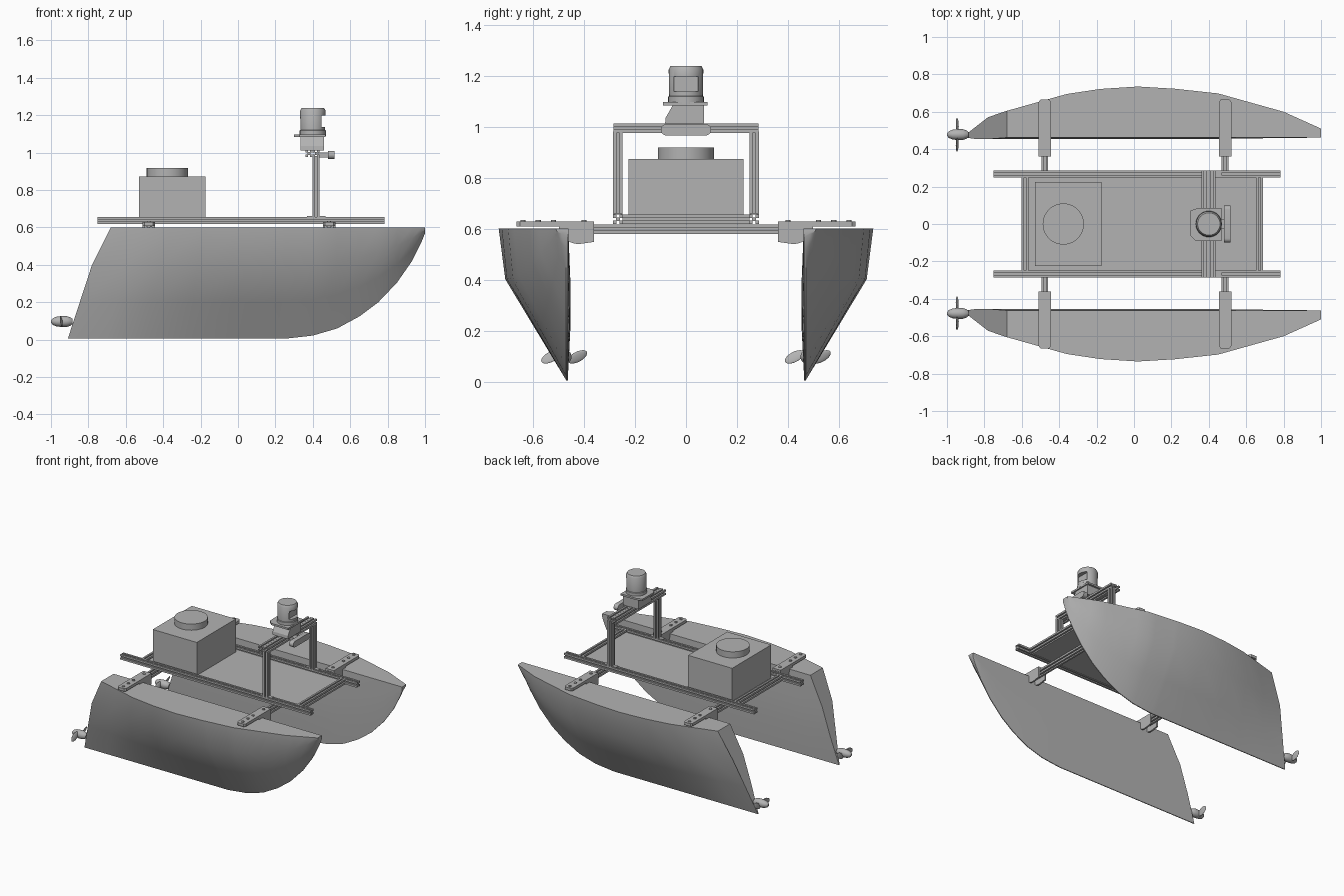
import bpy, bmesh, math
from mathutils import Matrix, Vector

if "Cube" in bpy.data.objects:
    bpy.data.objects.remove(bpy.data.objects["Cube"])

grey = bpy.data.materials.new("plain grey")
grey.use_nodes = True
grey.diffuse_color = (0.45, 0.45, 0.45, 1)
grey.node_tree.nodes["Principled BSDF"].inputs["Base Color"].default_value = (0.45, 0.45, 0.45, 1)


def finish(name, bm, smooth=None):
    bmesh.ops.recalc_face_normals(bm, faces=bm.faces)
    me = bpy.data.meshes.new(name)
    bm.to_mesh(me)
    bm.free()
    me.materials.append(grey)
    ob = bpy.data.objects.new(name, me)
    bpy.context.collection.objects.link(ob)
    bpy.ops.object.select_all(action='DESELECT')
    ob.select_set(True)
    bpy.context.view_layer.objects.active = ob
    if smooth:
        bpy.ops.object.shade_smooth_by_angle(angle=math.radians(smooth))
    return ob


def box(name, lo, hi):
    lo, hi = Vector(lo), Vector(hi)
    bm = bmesh.new()
    m = Matrix.Translation((lo + hi) / 2) @ Matrix.Diagonal((*(hi - lo), 1))
    bmesh.ops.create_cube(bm, size=1, matrix=m)
    return finish(name, bm)


def loft(name, rings, smooth=None):
    bm = bmesh.new()
    vs = [[bm.verts.new(p) for p in r] for r in rings]
    n = len(vs[0])
    for a, b in zip(vs, vs[1:]):
        for i in range(n):
            bm.faces.new((a[i], a[(i + 1) % n], b[(i + 1) % n], b[i]))
    bm.faces.new(vs[0])
    bm.faces.new(vs[-1])
    return finish(name, bm, smooth)


def lathe(name, centre, profile, axis='z', n=32):
    # profile holds (radius, offset along the axis)
    rings = []
    for r, h in profile:
        ring = []
        for i in range(n):
            a = 2 * math.pi * i / n
            c, s = r * math.cos(a), r * math.sin(a)
            ring.append(Vector(centre) + Vector((c, s, h) if axis == 'z' else (h, c, s)))
        rings.append(ring)
    return loft(name, rings, 35)


def rail(name, centre, length, axis, w=0.037):
    # slotted square extrusion, one groove per side
    h, g, d = w / 2, w * 0.14, w * 0.3
    side = [(h, -h), (h, -g), (h - d, -g), (h - d, g), (h, g)]
    prof = []
    for k in range(4):
        c, s = round(math.cos(k * math.pi / 2)), round(math.sin(k * math.pi / 2))
        prof += [(c * u - s * v, s * u + c * v) for u, v in side]
    place = {'x': lambda u, v, t: (t, u, v), 'y': lambda u, v, t: (u, t, v),
             'z': lambda u, v, t: (u, v, t)}[axis]
    return loft(name, [[Vector(centre) + Vector(place(u, v, t)) for u, v in prof]
                       for t in (-length / 2, length / 2)])


def interp(table, x):
    for (x0, y0), (x1, y1) in zip(table, table[1:]):
        if x <= x1:
            return y0 + (y1 - y0) * (x - x0) / (x1 - x0)
    return table[-1][1]


# Hulls: flat inner side, curved outer side, raked stern, round stem
outer = [(-0.68, 0.605), (-0.36, 0.695), (-0.18, 0.722), (0.02, 0.735), (0.22, 0.723),
         (0.45, 0.698), (0.8, 0.6), (1.0, 0.51)]
keel = [(-0.68, 0.005), (0.25, 0.005), (0.4, 0.022), (0.53, 0.06), (0.65, 0.125), (0.75, 0.2),
        (0.85, 0.305), (0.93, 0.42), (0.98, 0.52), (1.0, 0.57)]
stations = sorted({x for x, _ in outer + keel} | {-0.52})


def hull_ring(x, s):
    yo, zk = interp(outer, x), interp(keel, x)
    k = max(0, min(1, (0.1 - x) / 0.78))
    fade = 1 - max(0, (x - 0.3) / 0.7)
    inner, ky = 0.462, 0.47
    chine = 0.92 - 0.17 * k

    def pt(y, w, rake):
        return (x - rake * k, s * y, zk + (0.6 - zk) * w)
    wide = yo - ky
    return [pt(ky, 0, 0.23), pt(ky + wide * chine / 2, 1 / 3, 0.165),
            pt(ky + wide * chine, 2 / 3, 0.1), pt(yo, 1, 0), pt(inner, 1, 0),
            pt(inner - 0.008 * fade, 2 / 3, 0.1), pt(inner - 0.008 * fade, 1 / 3, 0.165),
            pt(ky - 0.006, 0, 0.23)]


for s, side in ((1, "left"), (-1, "right")):
    loft("hull_" + side, [hull_ring(x, s) for x in stations], 32)

    # Propeller hub and two pitched blades
    hub = (-0.945, s * 0.478, 0.097)
    lathe("propeller_hub_" + side, hub,
          [(0.014, 0.06), (0.022, 0.05), (0.029, 0.03), (0.029, 0), (0.026, -0.025),
           (0.018, -0.045), (0.006, -0.055)], 'x', 20)
    bm = bmesh.new()
    for d in (1, -1):
        m = (Matrix.Translation(Vector(hub) + Vector((0, d * 0.052, 0)))
             @ Matrix.Rotation(math.radians(28), 4, 'X')
             @ Matrix.Rotation(d * math.radians(18), 4, 'Y')
             @ Matrix.Diagonal((0.005, 0.042, 0.021, 1)))
        bmesh.ops.create_uvsphere(bm, u_segments=16, v_segments=10, radius=1, matrix=m)
    finish("propeller_blades_" + side, bm, 60)

    # Hull brackets: top strap with two rounded cheeks and bolts
    for x, end in ((-0.477, "rear"), (0.487, "front")):
        tag = end + "_" + side
        rings = []
        for z in (0.609, 0.629):
            rings.append([(x + 0.033 * a, s * y, z) for a, y in
                          ((-1, 0.362), (1, 0.362), (1, 0.652), (0.7, 0.665), (-0.7, 0.665), (-1, 0.652))])
        loft("bracket_strap_" + tag, rings)
        cheek = [(0.362, 0.615), (0.362, 0.548)]
        cheek += [(0.42 + 0.08 * math.sin(a), 0.615 - 0.075 * math.cos(a))
                  for a in [math.pi / 2 * i / 8 for i in range(9)]]
        for d in (-1, 1):
            loft("bracket_cheek_" + tag, [[(x + d * t, s * y, z) for y, z in cheek]
                                          for t in (0.021, 0.033)])
        for y in (0.40, 0.52, 0.58, 0.64):
            lathe("bracket_bolt_" + tag, (x, s * y, 0.627), [(0.01, 0), (0.01, 0.008)], n=12)

    # Long deck rail and mast post
    rail("deck_rail_" + side, (0.017, s * 0.267, 0.637), 1.535, 'x')
    rail("mast_post_" + side, (0.418, s * 0.267, 0.818), 0.326, 'z')
    for d in (-1, 1):
        box("post_foot_" + side, (0.418 + d * 0.034 - 0.016, s * 0.267 - 0.014, 0.655),
            (0.418 + d * 0.034 + 0.016, s * 0.267 + 0.014, 0.661))

# Cross rails, cross beams and deck plate
for x, end in ((-0.582, "rear"), (0.672, "front")):
    rail("cross_rail_" + end, (x, 0, 0.637), 0.497, 'y')
for x, end in ((-0.477, "rear"), (0.487, "front")):
    rail("hull_beam_" + end, (x, 0, 0.598), 0.96, 'y')
box("deck_plate", (-0.565, -0.25, 0.622), (0.655, 0.25, 0.632))

# Equipment box with round lid
box("equipment_box", (-0.53, -0.225, 0.632), (-0.175, 0.225, 0.873))
lathe("round_lid", (-0.378, 0, 0.873), [(0.11, 0), (0.11, 0.045)], n=40)

# Mast top: doubled crossbar
for x in (0.38, 0.418):
    rail("mast_crossbar", (x, 0, 0.995), 0.57, 'y')

# Rounded sensor bar in front of the crossbar
pill = []
for c, a0 in ((0.077, 0), (-0.077, math.pi)):
    pill += [(c + 0.022 * math.cos(a0 - math.pi / 2 + math.pi * i / 10),
              0.988 + 0.022 * math.sin(a0 - math.pi / 2 + math.pi * i / 10)) for i in range(11)]
loft("sensor_bar", [[(x, y, z) for y, z in pill] for x in (0.482, 0.515)], 40)
box("sensor_bar_mount", (0.43, -0.025, 0.975), (0.485, 0.025, 1.0))

# Scanner: tapered foot, mounting plate, collar and head
foot = []
for z, w0, w1 in ((1.012, -0.082, 0.07), (1.035, -0.08, 0.07), (1.088, -0.05, 0.07)):
    foot.append([(0.335, w0, z), (0.46, w0, z), (0.46, w1, z), (0.335, w1, z)])
loft("scanner_foot", foot)
loft("scanner_plate", [[(0.30, -0.06, z), (0.33, -0.09, z), (0.468, -0.09, z), (0.468, 0.085, z),
                        (0.34, 0.085, z), (0.30, 0.07, z)] for z in (1.084, 1.097)])
lathe("scanner_collar", (0.4, 0, 0), [(0.07, 1.09), (0.07, 1.118), (0.062, 1.124)])
head = lathe("scanner_head", (0.4, 0, 0), [(0.066, 1.12), (0.068, 1.225), (0.06, 1.239)])

# Recessed window in the head
cutter = box("window_cutter", (0.438, -0.048, 1.138), (0.52, 0.048, 1.198))
cutter.hide_render = True
mod = head.modifiers.new("window", 'BOOLEAN')
mod.operation, mod.solver, mod.object = 'DIFFERENCE', 'EXACT', cutter
bpy.context.view_layer.objects.active = head
bpy.ops.object.modifier_apply(modifier=mod.name)
bpy.data.objects.remove(cutter)
